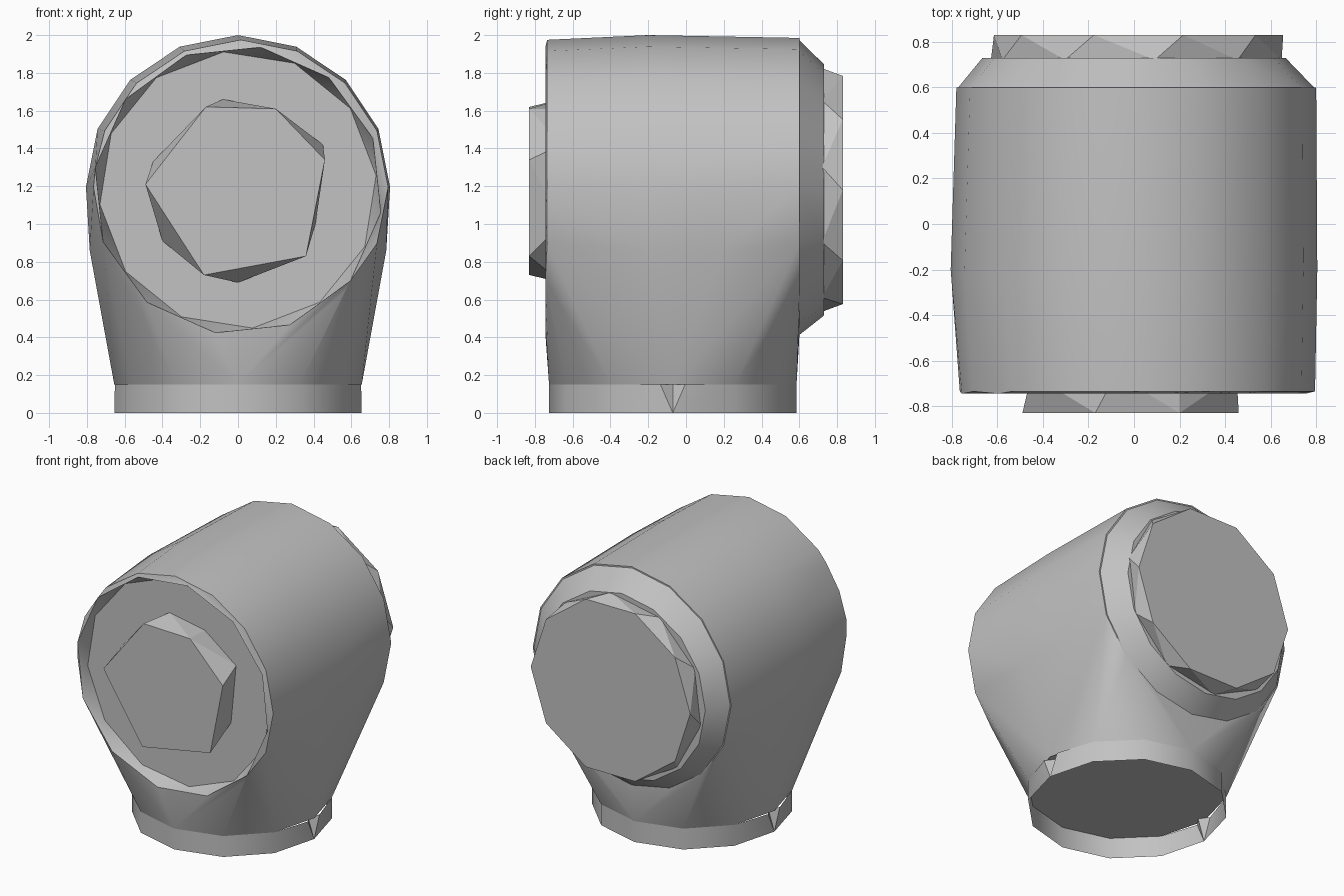
import bpy, bmesh, math
from mathutils import Vector, Matrix

cube = bpy.data.objects.get("Cube")
if cube:
    bpy.data.objects.remove(cube)

GREY = (0.54, 0.54, 0.54, 1)
mat = bpy.data.materials.new("plain grey")
mat.use_nodes = True
mat.diffuse_color = GREY
mat.node_tree.nodes["Principled BSDF"].inputs["Base Color"].default_value = GREY

AXIS_Z = 1.195      # height of the barrel axis
CAP_Z = 1.18        # height of the end caps' centres
NECK_Y = -0.07      # centre of the neck opening
NECK_R = 0.655
NECK_Z = 0.15


def add_object(name, bm, angle):
    bmesh.ops.recalc_face_normals(bm, faces=bm.faces)
    mesh = bpy.data.meshes.new(name)
    bm.to_mesh(mesh)
    bm.free()
    mesh.materials.append(mat)
    obj = bpy.data.objects.new(name, mesh)
    bpy.context.collection.objects.link(obj)
    bpy.ops.object.select_all(action='DESELECT')
    obj.select_set(True)
    bpy.context.view_layer.objects.active = obj
    bpy.ops.object.shade_smooth_by_angle(angle=math.radians(angle))


def upright_ring(y, r, sides, turn=0.0, x=0.0, z=AXIS_Z):
    """Points of a circle facing along y; turn is in steps."""
    angles = [math.tau * (i + turn) / sides for i in range(sides)]
    return [Vector((x + r * math.sin(a), y, z + r * math.cos(a))) for a in angles]


def neck_point(angle, z, r=NECK_R):
    return Vector((r * math.cos(angle), NECK_Y + r * math.sin(angle), z))


def hull(points):
    bm = bmesh.new()
    for p in points:
        bm.verts.new(p)
    result = bmesh.ops.convex_hull(bm, input=bm.verts)
    junk = {g for g in result["geom_interior"] if isinstance(g, bmesh.types.BMVert)}
    bmesh.ops.delete(bm, geom=list(junk), context='VERTS')
    bmesh.ops.dissolve_limit(bm, angle_limit=0.01, verts=bm.verts, edges=bm.edges)
    bmesh.ops.recalc_face_normals(bm, faces=bm.faces)
    return bm


# Barrel blending down into the neck, with fuller flanks
neck_top = [neck_point(math.tau * i / 12, NECK_Z) for i in range(12)]
flanks = [Vector((s * 0.785, y, 0.86)) for s in (-1, 1) for y in (-0.2, 0.2)]
barrel = (upright_ring(-0.745, 0.765, 12, 0.3, 0, CAP_Z) + upright_ring(-0.735, 0.78, 16, 0, 0.015)
          + upright_ring(-0.2, 0.805, 16) + upright_ring(0.6, 0.79, 16, 0, 0.01))
bm = hull(barrel + neck_top + flanks)

# Front cap, sunk behind a narrow twisted rim
cap_face = max(bm.faces, key=lambda f: -f.normal.y * f.calc_area())
bmesh.ops.inset_individual(bm, faces=[cap_face], thickness=0.03, depth=-0.08)
bmesh.ops.rotate(bm, verts=cap_face.verts, cent=(0, 0, CAP_Z),
                 matrix=Matrix.Rotation(math.tau / 24, 3, 'Y'))
add_object("barrel_and_neck", bm, 35)

# Sloping shoulder and end disc at the back
add_object("back_shoulder", hull(upright_ring(0.59, 0.79, 16, 0, 0.01)
                                 + upright_ring(0.73, 0.665, 16, 0, 0, CAP_Z)), 30)
add_object("back_disc", hull(upright_ring(0.72, 0.65, 10, 0.2, 0.01, CAP_Z)
                             + upright_ring(0.83, 0.635, 10, 0.5, 0.02, CAP_Z)), 15)

# Uneven six-sided boss at the front
cap = [(-0.17, 1.62), (0.2, 1.61), (0.46, 1.34), (0.36, 0.83), (-0.18, 0.73), (-0.49, 1.21)]
base = [(-0.08, 1.66), (0.2, 1.61), (0.45, 1.42), (0.41, 1.0), (0, 0.69), (-0.4, 0.91), (-0.45, 1.33)]
add_object("front_boss", hull([Vector((x, -0.83, z)) for x, z in cap]
                              + [Vector((x, -0.66, z)) for x, z in base]), 10)

# Thin open collar under the neck, with a folded nick on each side
bm = bmesh.new()
STEP = math.tau / 12
NICK = 0.1


def face(*points):
    bm.faces.new([bm.verts.new(p) for p in points])


for i in range(12):
    a, b = i * STEP, (i + 1) * STEP
    top_a = a + NICK if i % 6 == 0 else a
    top_b = b - NICK if i % 6 == 5 else b
    face(neck_point(a, 0), neck_point(b, 0), neck_point(top_b, NECK_Z), neck_point(top_a, NECK_Z))
for a in (0, math.pi):
    inner = neck_point(a, NECK_Z, NECK_R - 0.05)
    for side in (-NICK, NICK):
        face(neck_point(a, 0), neck_point(a + side, NECK_Z), inner)
bmesh.ops.remove_doubles(bm, verts=bm.verts, dist=0.0005)
add_object("neck_collar", bm, 35)
